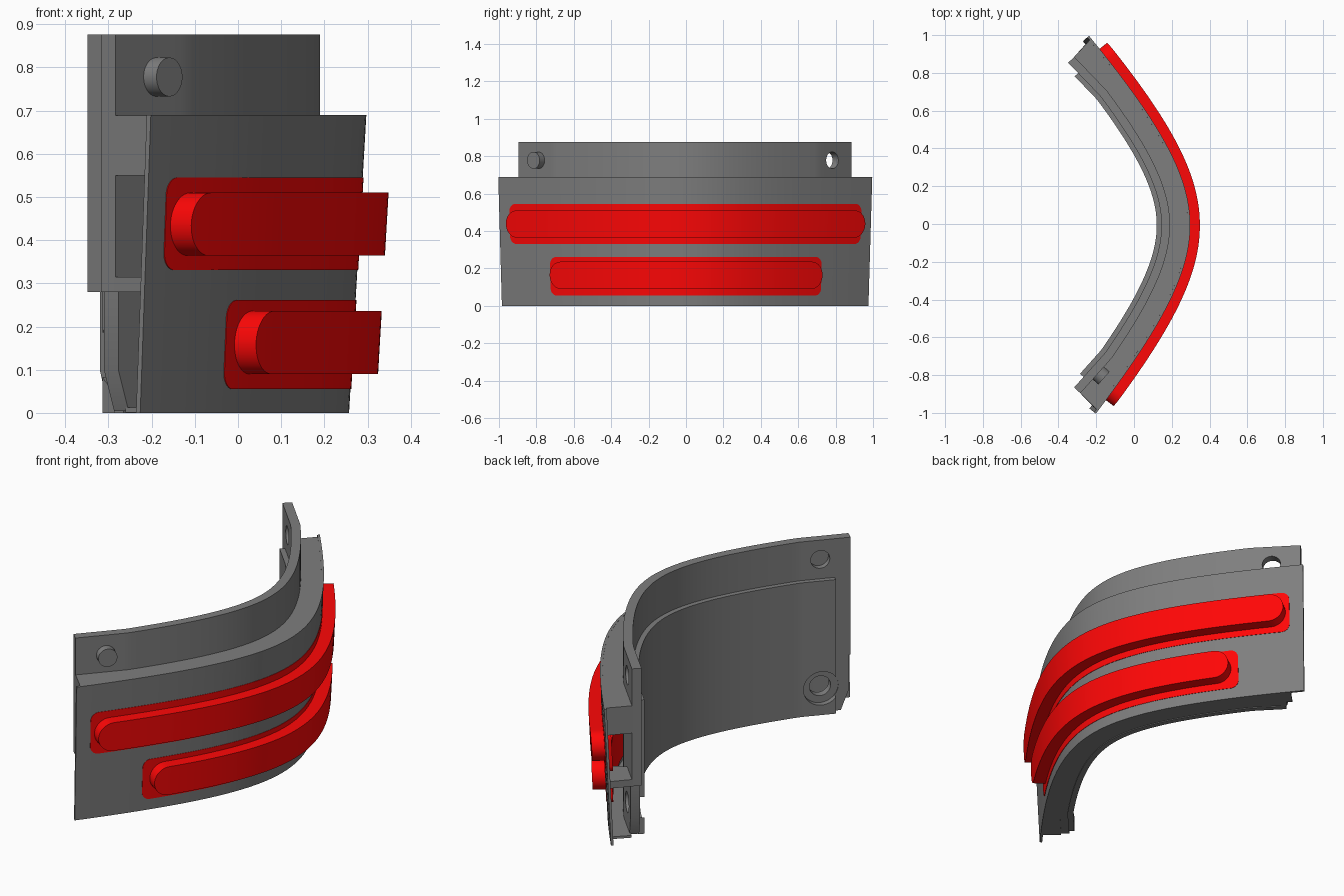
import bpy, bmesh, math
from mathutils import Vector, Matrix

if "Cube" in bpy.data.objects:
    bpy.data.objects.remove(bpy.data.objects["Cube"])

KINK_T, KINK_Y = 0.76, 0.765                # where the back plate turns straight
M2 = 0.86                                   # flare of the hyperbolic plan curve
parts = []


def material(name, col):
    m = bpy.data.materials.new(name)
    m.diffuse_color = (*col, 1)
    m.use_nodes = True
    m.node_tree.nodes["Principled BSDF"].inputs["Base Color"].default_value = m.diffuse_color
    return m


red = material("red", (1, 0.002, 0.002))
grey = material("dark_grey", (0.21, 0.21, 0.21))


def curve(y):
    """Drop in x from the apex, and outward normal."""
    r = math.sqrt(0.328 + M2 * y * y)
    return r - 0.573, Vector((1, M2 * y / r, 0)).normalized()


def plate_frame(t):
    """Plan point and outward normal on the back plate, t in -1..1."""
    a = abs(t)
    d, n = curve(KINK_Y * min(a / KINK_T, 1))
    p = Vector((0.29 - d, KINK_Y * min(a / KINK_T, 1), 0)) - n * 0.145
    if a > KINK_T:
        k = (a - KINK_T) / (1 - KINK_T)
        end = Vector((-0.333, 0.86, 0))
        run = end - p
        n = Vector((run.y, -run.x, 0)).normalized()
        p = p + run * k
    if t < 0:
        p.y, n.y = -p.y, -n.y
    return p, n


def plate(t, off, z):
    p, n = plate_frame(t)
    return p + n * off + Vector((0, 0, z))


def shell(u, off, z):
    """Point on the leaning outer skin, u is roughly y."""
    y = u * (0.98 + 0.029 * z)
    d, n = curve(y)
    return Vector((0.257 + 0.058 * z - d, y, z)) + n * off


def span(a, b, n):
    return [a + (b - a) * i / n for i in range(n + 1)]


def finish(name, bm, mat=grey):
    bmesh.ops.recalc_face_normals(bm, faces=bm.faces)
    me = bpy.data.meshes.new(name)
    bm.to_mesh(me)
    bm.free()
    ob = bpy.data.objects.new(name, me)
    bpy.context.collection.objects.link(ob)
    me.materials.append(mat)
    parts.append(ob)
    return ob


def sweep(name, stations, section, mat=grey):
    """Skin a closed section along the stations and cap both ends."""
    bm = bmesh.new()
    rings = [[bm.verts.new(p) for p in section(t)] for t in stations]
    n = len(rings[0])
    for a, b in zip(rings, rings[1:]):
        for i in range(n):
            j = (i + 1) % n
            bm.faces.new((a[i], a[j], b[j], b[i]))
    bm.faces.new(rings[0])
    bm.faces.new(rings[-1])
    return finish(name, bm, mat)


def wall(o0, o1, z0, z1):
    return lambda t: [plate(t, o0, z0), plate(t, o1, z0), plate(t, o1, z1), plate(t, o0, z1)]


def bridge(z0, z1):
    """Section reaching from back plate to outer skin."""
    def f(t):
        u = t * 0.985
        return [plate(t, 0.04, z0), shell(u, -0.006, z0), shell(u, -0.006, z1), plate(t, 0.04, z1)]
    return f


def rod(name, t, z, r, o0, o1):
    """Cylinder along the plate normal."""
    p, n = plate_frame(t)
    bm = bmesh.new()
    m = Matrix.Translation(p + n * (o0 + o1) / 2 + Vector((0, 0, z))) @ n.to_track_quat('Z', 'Y').to_matrix().to_4x4()
    bmesh.ops.create_cone(bm, cap_ends=True, segments=40, radius1=r, radius2=r, depth=o1 - o0, matrix=m)
    return finish(name, bm)


def cut(obs, cutter):
    cutter.hide_render = True
    for ob in obs:
        mod = ob.modifiers.new("hole", 'BOOLEAN')
        mod.operation, mod.solver, mod.object = 'DIFFERENCE', 'EXACT', cutter
        bpy.context.view_layer.objects.active = ob
        bpy.ops.object.modifier_apply(modifier=mod.name)
    parts.remove(cutter)
    bpy.data.objects.remove(cutter)


def strip(name, u_max, zc, half, rad, o0, o1):
    """Red band with rounded ends following the skin."""
    ru = rad * 0.8
    ends = [u_max - ru * (1 - math.sin(math.radians(d))) for d in range(0, 90, 9)] + [u_max - ru * 0.0005]
    us = [-u for u in reversed(ends)] + span(-(u_max - ru), u_max - ru, 60)[1:-1] + ends

    def sec(u):
        q = max(0, (abs(u) - (u_max - ru)) / ru)
        h = half - rad + rad * math.sqrt(max(0, 1 - q * q))
        return [shell(u, o0, zc - h), shell(u, o1, zc - h), shell(u, o1, zc + h), shell(u, o0, zc + h)]
    return sweep(name, us, sec, red)


# Back plate: tall upper band and lower band with chamfered ends
upper = sweep("back_plate_upper", span(-1, 1, 100), wall(0, 0.045, 0.28, 0.876))


def lower_section(t):
    z0 = 0.1 if t in (-0.99, 0.96) else 0.004
    return wall(0, 0.045, z0, 0.28)(t)


lower = sweep("back_plate_lower", [-0.99] + span(-0.955, 0.93, 96) + [0.96], lower_section)

# Thicker inner panel
panel = sweep("inner_panel", span(-0.926, 0.926, 96), wall(-0.025, 0.003, 0, 0.68))

# Thin leaning outer skin, with closing top and bottom
sweep("outer_skin", span(-1, 1, 80),
      lambda u: [shell(u, -0.012, 0), shell(u, 0, 0), shell(u, 0, 0.69), shell(u, -0.012, 0.69)])
sweep("top_cover", span(-1, 1, 80), bridge(0.675, 0.689))
sweep("bottom_cover", span(-0.96, 0.96, 80), bridge(0.0005, 0.012))

# End bracket arms
for side, a, b in (("front", -1, -0.86), ("back", 0.86, 1)):
    sweep(side + "_bracket_upper_arm", span(a, b, 6), bridge(0.55, 0.68))
    sweep(side + "_bracket_lower_arm", span(a, b, 6), bridge(0.28, 0.315))

# Counterbored fixing holes low down, upper holes and locating peg
for t in (-0.86, 0.86):
    cut([panel, lower], rod("cutter", t, 0.135, 0.085, -0.1, 0.005))
    cut([panel, lower], rod("cutter", t, 0.135, 0.05, -0.1, 0.07))
cut([upper], rod("cutter", 0.86, 0.778, 0.045, -0.05, 0.1))
cut([upper], rod("cutter", -0.86, 0.778, 0.045, -0.05, 0.03))
rod("locating_peg", -0.86, 0.778, 0.045, 0.035, 0.085)

# Red bands: raised rib on a flush flange
strip("upper_flange", 0.945, 0.438, 0.107, 0.04, -0.03, 0.002)
strip("upper_rib", 0.93, 0.437, 0.073, 0.073, -0.025, 0.062)
strip("lower_flange", 0.735, 0.158, 0.103, 0.04, -0.03, 0.002)
strip("lower_rib", 0.705, 0.163, 0.073, 0.073, -0.025, 0.062)

# Slight turn about z and smooth shading
for ob in parts:
    ob.data.transform(Matrix.Rotation(0.018, 4, 'Z'))
    bpy.ops.object.select_all(action='DESELECT')
    ob.select_set(True)
    bpy.context.view_layer.objects.active = ob
    bpy.ops.object.shade_smooth_by_angle(angle=math.radians(30))
